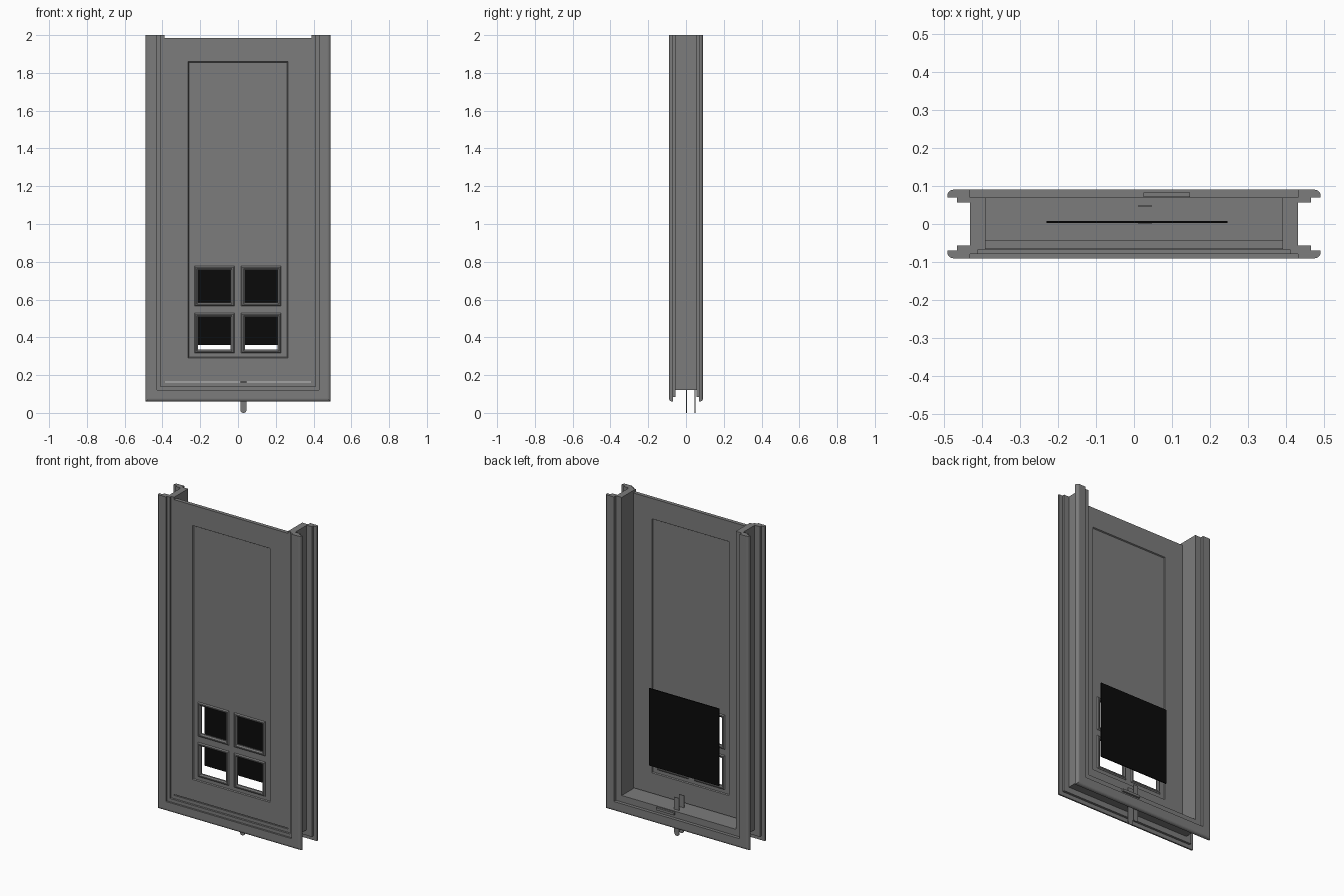
import bpy, bmesh, math

if "Cube" in bpy.data.objects:
    bpy.data.objects.remove(bpy.data.objects["Cube"])


def material(name, value):
    mat = bpy.data.materials.new(name)
    mat.use_nodes = True
    colour = (value, value, value, 1)
    mat.diffuse_color = colour
    mat.node_tree.nodes["Principled BSDF"].inputs["Base Color"].default_value = colour
    return mat


grey = material("grey paint", 0.2)
black = material("black sheet", 0.003)


def finish(name, bm, mat=grey):
    bmesh.ops.recalc_face_normals(bm, faces=bm.faces[:])
    mesh = bpy.data.meshes.new(name)
    bm.to_mesh(mesh)
    bm.free()
    obj = bpy.data.objects.new(name, mesh)
    bpy.context.collection.objects.link(obj)
    mesh.materials.append(mat)
    return obj


def box(name, x0, x1, y0, y1, z0, z1, mat=grey):
    bm = bmesh.new()
    bmesh.ops.create_cube(bm, size=1)
    for v in bm.verts:
        v.co.x = x1 if v.co.x > 0 else x0
        v.co.y = y1 if v.co.y > 0 else y0
        v.co.z = z1 if v.co.z > 0 else z0
    return finish(name, bm, mat)


def sweep(name, profile, corners, closed):
    """Carry a (distance, y) profile round mitred corners."""
    bm = bmesh.new()
    rings = [[bm.verts.new((x, y, z)) for x, z in corners(d)] for d, y in profile]
    count = len(rings[0])
    for k, ring in enumerate(rings):
        after = rings[(k + 1) % len(rings)]
        for i in range(count if closed else count - 1):
            j = (i + 1) % count
            bm.faces.new((ring[i], ring[j], after[j], after[i]))
    if not closed:
        for end in (0, -1):
            bm.faces.new([ring[end] for ring in rings])
    return finish(name, bm)


def frame_path(d):
    foot = 0.55 - d
    return [(-d, 2), (-d, foot), (d, foot), (d, 2)]


def rect_path(cx, cz, hx, hz):
    return lambda d: [(cx + sx * (hx + d), cz + sz * (hz + d))
                      for sx, sz in ((-1, -1), (1, -1), (1, 1), (-1, 1))]


def rectangle(x0, x1, y0, y1):
    return [(x0, y0), (x1, y0), (x1, y1), (x0, y1)]


# Three-sided frame: jamb, packing strips and rounded casings
sweep("jamb", rectangle(0.39, 0.43, -0.067, 0.07), frame_path, False)
sweep("front_lip", rectangle(0.41, 0.432, -0.079, -0.066), frame_path, False)
radius = 0.016
for side, s in (("front", -1), ("back", 1)):
    sweep(side + "_packing_strip", rectangle(0.43, 0.465, s * 0.056, s * 0.07),
          frame_path, False)
    arc = [(0.49 - radius + radius * math.sin(a), s * (0.09 - radius + radius * math.cos(a)))
           for a in (math.pi / 2 * i / 5 for i in range(6))]
    sweep(side + "_casing", [(0.49, s * 0.07), (0.43, s * 0.07), (0.43, s * 0.09)] + arc,
          frame_path, False)

# Door border around the sunken panel
front, back = -0.066, -0.043
mid_z, half_x, half_z = 1.075, 0.26, 0.78
border = [(0, front + 0.007), (0.004, front), (0.13, front),
          (0.13, back), (0.004, back), (0, back - 0.007)]
door = sweep("door_border", border, rect_path(0, mid_z, half_x, half_z), True)
for v in door.data.vertices:
    v.co.z = min(v.co.z, 1.995)

# Sunken panel with four window openings
centres_x, centres_z, hole = (-0.125, 0.122), (0.671, 0.422), 0.088
xs = sorted([-half_x, half_x] + [c + s * hole for c in centres_x for s in (-1, 1)])
zs = sorted([mid_z - half_z, mid_z + half_z] + [c + s * hole for c in centres_z for s in (-1, 1)])
bm = bmesh.new()
grid = [[bm.verts.new((x, (front + back) / 2, z)) for z in zs] for x in xs]
for i in range(len(xs) - 1):
    for j in range(len(zs) - 1):
        if not (i % 2 and j % 2):
            bm.faces.new((grid[i][j], grid[i + 1][j], grid[i + 1][j + 1], grid[i][j + 1]))
panel = finish("door_panel", bm)
thick = panel.modifiers.new("thickness", "SOLIDIFY")
thick.thickness = 0.01
thick.offset = 0

# Window mouldings
moulding = [(-0.002, front + 0.006), (0.006, front), (0.012, front), (0.018, front + 0.006),
            (0.018, back - 0.006), (0.012, back), (0.006, back), (-0.002, back - 0.006)]
for cx in centres_x:
    for cz in centres_z:
        sweep("window_moulding", moulding, rect_path(cx, cz, hole, hole), True)

# Black sheet behind the windows
box("black_sheet", -0.23, 0.246, 0.002, 0.008, 0.36, 0.837, black)


# Latch: two upright tabs with round lower ends, and a small lever
def tab(name, y):
    bm = bmesh.new()
    cx, r = 0.029, 0.017
    outline = [(cx + r, 0.235), (cx - r, 0.235)]
    outline += [(cx - r * math.cos(a), r - r * math.sin(a))
                for a in (math.pi * i / 10 for i in range(11))]
    face = bm.faces.new([bm.verts.new((x, y - 0.0025, z)) for x, z in outline])
    out = bmesh.ops.extrude_face_region(bm, geom=[face])
    moved = [g for g in out["geom"] if isinstance(g, bmesh.types.BMVert)]
    bmesh.ops.translate(bm, verts=moved, vec=(0, 0.005, 0))
    finish(name, bm)


tab("front_latch_tab", 0.002)
tab("back_latch_tab", 0.047)
box("latch_lever", 0.025, 0.147, 0.071, 0.083, 0.14, 0.155)
